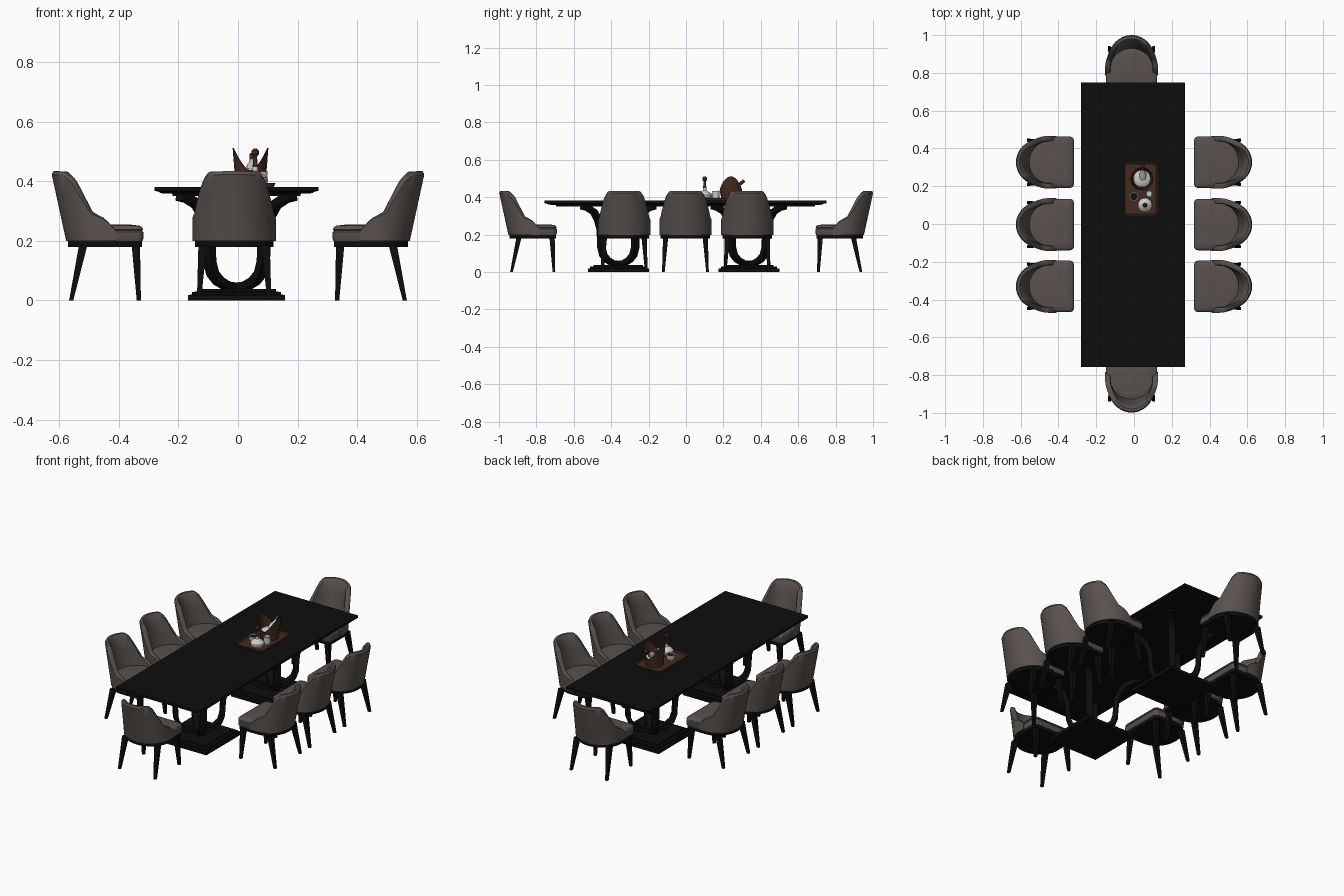
import bpy, bmesh
from math import sin, cos, pi, radians
from mathutils import Vector

cube = bpy.data.objects.get("Cube")
if cube:
    bpy.data.objects.remove(cube, do_unlink=True)


def material(name, rgb, rough=0.6):
    m = bpy.data.materials.new(name)
    m.use_nodes = True
    m.diffuse_color = (*rgb, 1)
    bsdf = m.node_tree.nodes["Principled BSDF"]
    bsdf.inputs["Base Color"].default_value = (*rgb, 1)
    bsdf.inputs["Roughness"].default_value = rough
    return m


BLACK = material("black_lacquer", (0.004, 0.004, 0.004))
FABRIC = material("taupe_fabric", (0.1, 0.083, 0.076))
BROWN = material("brown_leather", (0.06, 0.024, 0.015))
PALE = material("pale_silver", (0.6, 0.6, 0.58))


def place(name, mesh, loc=(0, 0, 0), turn=0):
    ob = bpy.data.objects.new(name, mesh)
    bpy.context.collection.objects.link(ob)
    ob.location = loc
    ob.rotation_euler.z = radians(turn)
    return ob


def loft(name, strands, mat, smooth=True):
    """Mesh made of one or more capped lofts, each a list of closed rings."""
    bm = bmesh.new()
    for rings in strands:
        rows = [[bm.verts.new(p) for p in ring] for ring in rings]
        n = len(rows[0])
        for r0, r1 in zip(rows, rows[1:]):
            for i in range(n):
                j = (i + 1) % n
                bm.faces.new((r0[i], r0[j], r1[j], r1[i]))
        bm.faces.new(rows[0][::-1])
        bm.faces.new(rows[-1])
    bmesh.ops.recalc_face_normals(bm, faces=bm.faces)
    mesh = bpy.data.meshes.new(name)
    bm.to_mesh(mesh)
    bm.free()
    mesh.materials.append(mat)
    if smooth:
        ob = place(name, mesh)
        bpy.ops.object.select_all(action="DESELECT")
        bpy.context.view_layer.objects.active = ob
        ob.select_set(True)
        bpy.ops.object.shade_smooth_by_angle(angle=radians(35))
        mesh = ob.data
        bpy.data.objects.remove(ob)
    return mesh


def rect(cx, cy, hx, hy, z):
    return [(cx + sx * hx, cy + sy * hy, z)
            for sx, sy in ((-1, -1), (1, -1), (1, 1), (-1, 1))]


def circle(cx, cy, r, z, n=28):
    return [(cx + r * cos(2 * pi * i / n), cy + r * sin(2 * pi * i / n), z)
            for i in range(n)]


def lathe(name, cx, cy, profile, mat):
    return place(name, loft(name, [[circle(cx, cy, r, z) for r, z in profile]], mat))


def interp(points, x):
    for (x0, y0), (x1, y1) in zip(points, points[1:]):
        if x <= x1:
            t = max(0, (x - x0) / (x1 - x0))
            return y0 + t * (y1 - y0)
    return points[-1][1]


# ---- Chair: seat faces -x, back at +x
MID, HALF = 0.45, 0.14


def d_outline(inset, z, depth=0.115):
    """D-shaped seat plan with rounded front corners."""
    front, half, r = 0.318 + inset, 0.136 - inset, 0.02
    pts = [(MID + (depth - inset) * cos(t), half * sin(t), z)
           for t in (pi * (i / 24 - 0.5) for i in range(25))]
    for side in (1, -1):
        arc = [(front + r - r * sin(t), side * (half - r + r * cos(t)), z)
               for t in (pi / 2 * i / 4 for i in range(5))]
        pts += arc if side == 1 else arc[::-1]
    return pts


cushion_steps = [(0.003, 0.199), (0, 0.206), (0, 0.23), (0.005, 0.234), (0, 0.238),
                 (0.004, 0.246), (0.012, 0.251), (0.04, 0.254)]
cushion = loft("seat_cushion", [[d_outline(i, z) for i, z in cushion_steps]], FABRIC)
frame = loft("seat_frame", [[d_outline(0.004, z, 0.125) for z in (0.18, 0.2)]], BLACK)

# Wrapped back: cross-sections follow the U plan while the rim sweeps up
rim = [(0.41, 0.235), (0.447, 0.275), (0.504, 0.297), (0.537, 0.353),
       (0.565, 0.41), (0.585, 0.432), (0.625, 0.434)]
section = [(0, 0), (0, 0.25), (0, 0.5), (0, 0.75), (0, 0.95), (0.008, 1), (0.022, 1),
           (0.032, 0.95), (0.034, 0.7), (0.034, 0.4), (0.034, 0)]


def shell_ring(ang, forward):
    top = interp(rim, MID + 0.175 * cos(ang) - forward)
    ring = []
    for inset, f in section:
        z = 0.199 + f * (top - 0.199)
        depth = 0.127 + 0.05 * (z - 0.2) / 0.23 - inset
        ring.append((MID + depth * cos(ang) - forward,
                     (HALF - inset * 0.85) * sin(ang), z))
    return ring


arm_steps = (0.04, 0.03, 0.02, 0.01)
shell_rings = [shell_ring(-pi / 2, f) for f in arm_steps]
shell_rings += [shell_ring(pi * (i / 48 - 0.5), 0) for i in range(49)]
shell_rings += [shell_ring(pi / 2, f) for f in arm_steps[::-1]]
shell = loft("chair_back", [shell_rings], FABRIC)

legs = loft("chair_legs", [
    [rect(xb, s * 0.118, 0.007, 0.007, 0), rect(xt, s * 0.106, 0.014, 0.014, 0.185)]
    for s in (-1, 1) for xb, xt in ((0.333, 0.343), (0.56, 0.52))], BLACK, False)

spots = [((0, y, 0), turn) for turn in (0, 180) for y in (0.327, -0.003, -0.33)]
spots += [((-0.013, 0.375, 0), 90), ((-0.013, -0.373, 0), -90)]
for i, (loc, turn) in enumerate(spots, 1):
    for part in (cushion, frame, shell, legs):
        place(f"{part.name}_{i}", part, loc, turn)

# ---- Table top with stepped edge
CX = -0.005
top_steps = [(0.06, 0.35), (0.06, 0.358), (0.02, 0.36), (0.012, 0.366), (0, 0.367), (0, 0.381)]
place("table_top", loft("table_top", [[rect(CX, -0.003, 0.275 - i, 0.753 - i, z)
                                       for i, z in top_steps]], BLACK, False))

# ---- Pedestals: stepped plinth and four diagonal curved arms
base_steps = [(0.163, 0), (0.163, 0.018), (0.15, 0.02), (0.15, 0.028),
              (0.133, 0.03), (0.133, 0.038)]
arm_path = [(0, 0.045), (0.035, 0.05), (0.06, 0.065), (0.08, 0.09), (0.09, 0.13), (0.092, 0.18),
            (0.095, 0.23), (0.108, 0.28), (0.13, 0.32), (0.16, 0.34), (0.19, 0.348)]


def arm_rings(sx, sy):
    """Rectangular ribbon following the path along one diagonal."""
    out = Vector((sx, sy, 0))
    across = Vector((-sy, sx, 0)).normalized() * 0.019
    pts = [out * r + Vector((0, 0, z)) for r, z in arm_path]
    rings = []
    for i, p in enumerate(pts):
        tangent = pts[min(i + 1, len(pts) - 1)] - pts[max(i - 1, 0)]
        normal = tangent.cross(across).normalized() * 0.013
        rings.append([p + across + normal, p - across + normal,
                      p - across - normal, p + across - normal])
    return rings


plinth = loft("pedestal_base", [[rect(0, 0, h, h, z) for h, z in base_steps]], BLACK, False)
arms = loft("pedestal_arms", [arm_rings(sx, sy) for sx in (-1, 1) for sy in (-1, 1)], BLACK)
for name, y in (("front", -0.362), ("back", 0.336)):
    place(f"{name}_pedestal_base", plinth, (CX, y, 0))
    place(f"{name}_pedestal_arms", arms, (CX, y, 0))


# ---- Serving tray with rounded corners
def tray_ring(inset, z, r=0.022):
    pts = []
    for q, (sx, sy) in enumerate(((1, 1), (-1, 1), (-1, -1), (1, -1))):
        for i in range(6):
            t = pi / 2 * (q + i / 5)
            pts.append((0.034 + sx * (0.092 - r) + (r - inset) * cos(t),
                        0.185 + sy * (0.142 - r) + (r - inset) * sin(t), z))
    return pts


place("tray", loft("tray", [[tray_ring(i, z) for i, z in (
    (0.006, 0.38), (0, 0.395), (0.006, 0.395), (0.01, 0.386))]], BROWN))

# ---- Ice bucket with rim raised on both sides
BX, BY = 0.042, 0.24


def bucket_ring(r, f, n=40):
    pts = []
    for i in range(n):
        t = 2 * pi * i / n
        height = 0.05 + 0.075 * abs(cos(t)) ** 1.6
        rr = r + 0.01 * f
        pts.append((BX + rr * cos(t), BY + rr * sin(t), 0.386 + f * height))
    return pts


place("ice_bucket", loft("ice_bucket", [[bucket_ring(r, f) for r, f in (
    (0.05, 0), (0.05, 0.5), (0.05, 1), (0.046, 1), (0.045, 0.5), (0.045, 0.2))]], BROWN))
lathe("bucket_ice", BX, BY, [(0.047, 0.4), (0.045, 0.43), (0.03, 0.44), (0.01, 0.443)], PALE)


# Tilted bottle resting in the bucket
bottle = lathe("bucket_bottle", 0, 0, [(0.018, 0), (0.018, 0.04), (0.008, 0.06), (0.007, 0.085)], PALE)
bottle.location = (BX + 0.005, BY - 0.005, 0.425)
bottle.rotation_euler = (radians(-50), 0, 0)
stopper = lathe("bucket_bottle_cap", 0, 0, [(0.009, 0.07), (0.009, 0.098), (0.005, 0.1)], BROWN)
stopper.location, stopper.rotation_euler = bottle.location, bottle.rotation_euler

# ---- Decanter, cups
lathe("decanter_body", 0.058, 0.1, [(0.028, 0.386), (0.038, 0.4), (0.038, 0.412), (0.026, 0.426),
                                    (0.01, 0.435), (0.008, 0.45)], PALE)
lathe("decanter_stopper", 0.058, 0.1, [(0.009, 0.448), (0.007, 0.47), (0.006, 0.483), (0.013, 0.492),
                                       (0.013, 0.502), (0.005, 0.51)], BROWN)
lathe("small_jug", 0.08, 0.16, [(0.016, 0.386), (0.021, 0.4), (0.018, 0.42), (0.02, 0.432),
                                (0.016, 0.432), (0.014, 0.41)], PALE)
lathe("cup", 0, 0.145, [(0.016, 0.386), (0.024, 0.4), (0.024, 0.42), (0.02, 0.42), (0.018, 0.412)], PALE)
lathe("cup_filling", 0, 0.145, [(0.018, 0.41), (0.018, 0.415)], BLACK)
